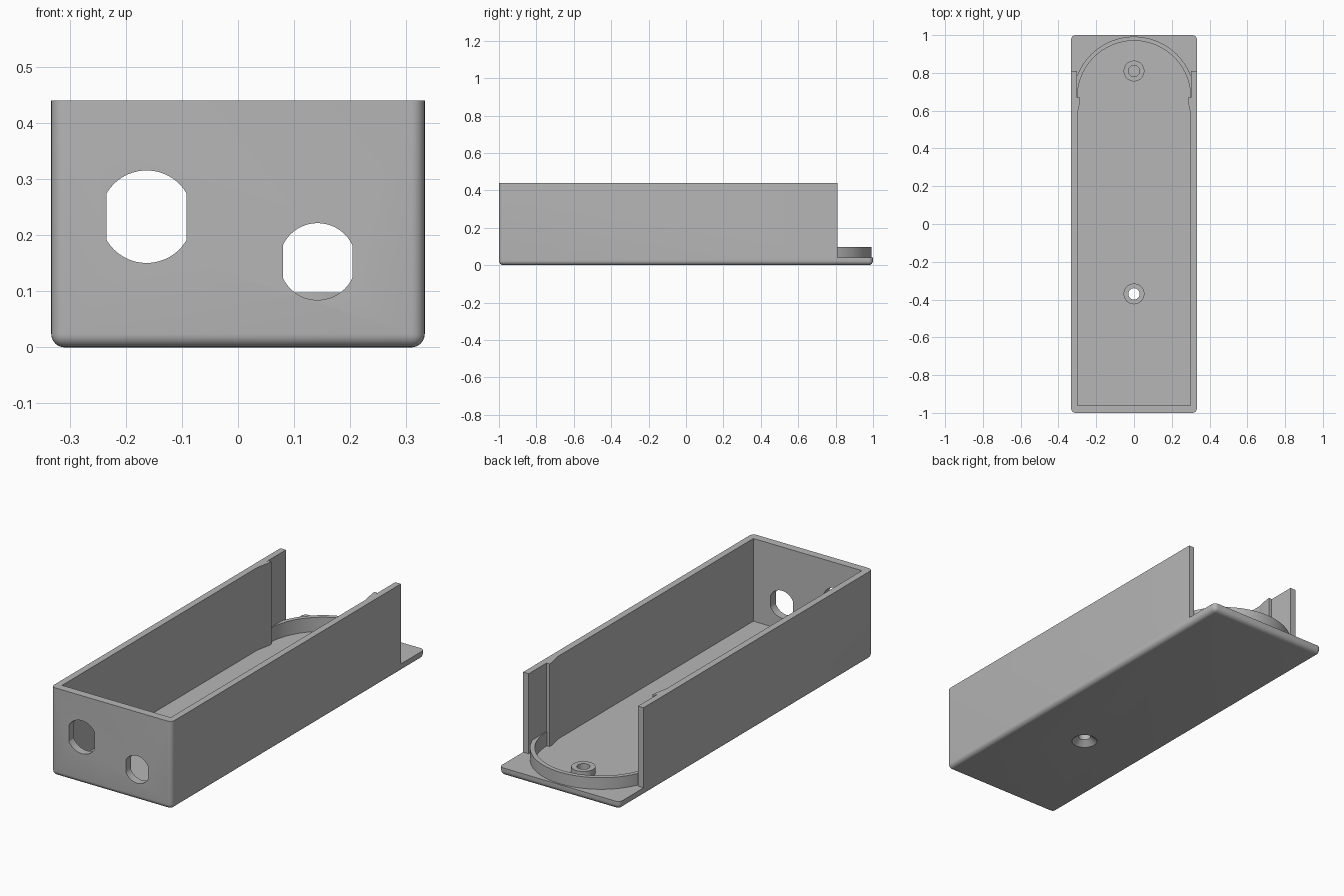
import bpy, bmesh, math
from mathutils import Matrix

cube = bpy.data.objects.get("Cube")
if cube:
    bpy.data.objects.remove(cube, do_unlink=True)

grey = bpy.data.materials.new("plain_grey")
grey.use_nodes = True
grey.diffuse_color = (0.47, 0.47, 0.47, 1)
grey.node_tree.nodes["Principled BSDF"].inputs["Base Color"].default_value = (0.47, 0.47, 0.47, 1)

HALF_W, HEIGHT, FLOOR, LEDGE = 0.333, 0.44, 0.027, 0.04
INNER, ARC_Y, WALL_END = 0.30, 0.67, 0.81


def finish(name, bm):
    bmesh.ops.recalc_face_normals(bm, faces=bm.faces[:])
    mesh = bpy.data.meshes.new(name)
    bm.to_mesh(mesh)
    bm.free()
    mesh.materials.append(grey)
    obj = bpy.data.objects.new(name, mesh)
    bpy.context.collection.objects.link(obj)
    return obj


def prism(name, points, low, high, turn=None):
    bm = bmesh.new()
    face = bm.faces.new([bm.verts.new((x, y, low)) for x, y in points])
    grown = bmesh.ops.extrude_face_region(bm, geom=[face])["geom"]
    moved = [v for v in grown if isinstance(v, bmesh.types.BMVert)]
    bmesh.ops.translate(bm, verts=moved, vec=(0, 0, high - low))
    if turn:
        bmesh.ops.transform(bm, matrix=turn, verts=bm.verts[:])
    return finish(name, bm)


def rect(half, y0, y1):
    return [(-half, y0), (half, y0), (half, y1), (-half, y1)]


def arc(cx, cy, r, start, end, steps=32):
    angles = [start + (end - start) * i / steps for i in range(steps + 1)]
    return [(cx + r * math.cos(a), cy + r * math.sin(a)) for a in angles]


def lathe(name, profile, y, closed=True):
    """Spin an (r, z) profile about a vertical axis at (0, y)."""
    bm = bmesh.new()
    verts = [bm.verts.new((r, 0, z)) for r, z in profile]
    edges = [bm.edges.new(pair) for pair in zip(verts, verts[1:])]
    if closed:
        edges.append(bm.edges.new((verts[-1], verts[0])))
    bmesh.ops.spin(bm, geom=verts + edges, cent=(0, 0, 0), axis=(0, 0, 1),
                   angle=math.tau, steps=40, use_duplicate=False)
    bmesh.ops.remove_doubles(bm, verts=bm.verts[:], dist=1e-5)
    bmesh.ops.translate(bm, verts=bm.verts[:], vec=(0, y, 0))
    return finish(name, bm)


def cut(target, cutter):
    cutter.hide_render = True
    mod = target.modifiers.new("cut", "BOOLEAN")
    mod.operation, mod.solver, mod.object = "DIFFERENCE", "EXACT", cutter
    bpy.context.view_layer.objects.active = target
    bpy.ops.object.modifier_apply(modifier=mod.name)
    bpy.data.objects.remove(cutter, do_unlink=True)


# Outer shell, rounded on every edge except the top rim
bm = bmesh.new()
bmesh.ops.create_cube(bm, size=1, matrix=Matrix.Translation((0, 0, HEIGHT / 2))
                      @ Matrix.Diagonal((2 * HALF_W, 2, HEIGHT, 1)))
rounded = [e for e in bm.edges if min(v.co.z for v in e.verts) < 0.01]
bmesh.ops.bevel(bm, geom=rounded, offset=0.024, segments=6, profile=0.5, affect="EDGES")
tray = finish("tray", bm)

# Open back step, round-ended cavity and the space above the lip
cut(tray, prism("step_cutter", rect(0.5, WALL_END, 1.2), LEDGE, 0.6))
cavity = [(-INNER, -0.96), (INNER, -0.96)] + arc(0, ARC_Y, INNER, 0, math.pi, 48)
cut(tray, prism("cavity_cutter", cavity, FLOOR, 0.6))
cut(tray, prism("opening_cutter", rect(INNER + 0.002, 0.66, 0.85), LEDGE, 0.7))

# Two flat-sided cable holes in the front wall
stand = Matrix.Rotation(math.pi / 2, 4, "X")
for x, z, r, half in ((-0.163, 0.233, 0.0825, 0.0715), (0.142, 0.153, 0.0685, 0.062)):
    a = math.acos(half / r)
    outline = arc(x, z, r, a, math.pi - a) + arc(x, z, r, math.pi + a, math.tau - a)
    cut(tray, prism("cable_hole_cutter", outline, 0.9, 1.1, stand))

# Countersunk screw hole from below
sink = [(0, -0.01), (0.062, -0.01), (0.06, 0), (0.03, 0.026), (0.03, 0.1), (0, 0.1)]
cut(tray, lathe("screw_hole_cutter", sink, -0.37, closed=False))

# Curved lip standing on the back ledge
lip = arc(0, ARC_Y, 0.322, 0, math.pi, 48) + arc(0, ARC_Y, INNER, math.pi, 0, 48)
parts = [tray, prism("back_lip", lip, LEDGE, 0.098)]

# Raised collars around the screw positions
for name, y in (("front_screw_collar", -0.37), ("back_screw_collar", 0.81)):
    parts.append(lathe(name, [(0.03, FLOOR), (0.055, FLOOR), (0.055, 0.058), (0.03, 0.058)], y))

# Wedge ridges on the side walls that hold a sliding cover
for name, side in (("left_catch_ridge", 1), ("right_catch_ridge", -1)):
    wedge = [(0.301, 0.575), (0.285, 0.652), (0.285, 0.67), (0.301, 0.67)]
    parts.append(prism(name, [(side * x, y) for x, y in wedge], FLOOR, HEIGHT))

# Smooth the rounded areas and keep hard edges crisp
bpy.ops.object.select_all(action="DESELECT")
for obj in parts:
    obj.select_set(True)
bpy.context.view_layer.objects.active = tray
bpy.ops.object.shade_smooth_by_angle(angle=math.radians(30))
